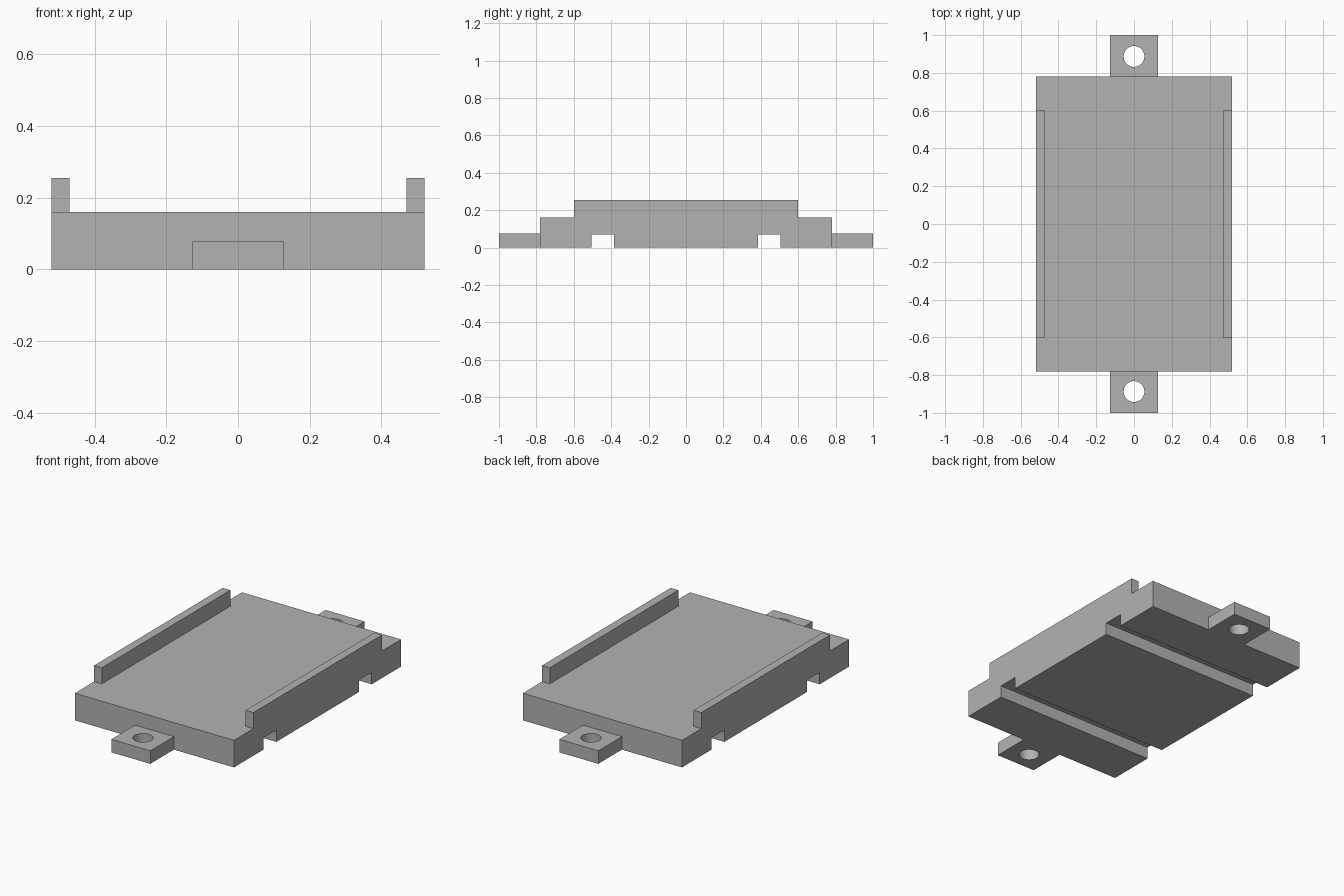
import bpy
import bmesh
from mathutils import Matrix, Vector

cube = bpy.data.objects.get("Cube")
if cube:
    bpy.data.objects.remove(cube, do_unlink=True)

# Overall measures
HALF_WIDTH, HALF_LENGTH, TOP = 0.52, 0.78, 0.16
GROOVE_IN, GROOVE_OUT, GROOVE_TOP = 0.385, 0.505, 0.07
RAIL_IN, RAIL_LENGTH, RAIL_TOP = 0.47, 0.60, 0.255
TAB_HALF, TAB_END, TAB_TOP = 0.127, 1.0, 0.077
HOLE_Y, HOLE_RADIUS = 0.887, 0.055

grey = bpy.data.materials.new("plain grey")
grey.use_nodes = True
colour = (0.45, 0.45, 0.45, 1)
grey.diffuse_color = colour
grey.node_tree.nodes["Principled BSDF"].inputs["Base Color"].default_value = colour


def finish(name, bm):
    bmesh.ops.recalc_face_normals(bm, faces=bm.faces)
    mesh = bpy.data.meshes.new(name)
    bm.to_mesh(mesh)
    bm.free()
    mesh.materials.append(grey)
    obj = bpy.data.objects.new(name, mesh)
    bpy.context.collection.objects.link(obj)
    return obj


def box(name, low, high):
    low, high = Vector(low), Vector(high)
    bm = bmesh.new()
    place = Matrix.Translation((low + high) / 2) @ Matrix.Diagonal((*(high - low), 1))
    bmesh.ops.create_cube(bm, size=1, matrix=place)
    return finish(name, bm)


# Base plate: side profile with two cross grooves, extruded across the width
half = [(GROOVE_IN, 0), (GROOVE_IN, GROOVE_TOP), (GROOVE_OUT, GROOVE_TOP),
        (GROOVE_OUT, 0), (HALF_LENGTH, 0), (HALF_LENGTH, TOP)]
profile = half + [(-y, z) for y, z in reversed(half)]
bm = bmesh.new()
side = bm.faces.new([bm.verts.new((-HALF_WIDTH, y, z)) for y, z in profile])
extruded = bmesh.ops.extrude_face_region(bm, geom=[side])["geom"]
bmesh.ops.translate(bm, vec=(2 * HALF_WIDTH, 0, 0),
                    verts=[v for v in extruded if isinstance(v, bmesh.types.BMVert)])
finish("base_plate", bm)

# Side rails on the top edges
for name, s in (("left_rail", 1), ("right_rail", -1)):
    x0, x1 = sorted((s * RAIL_IN, s * HALF_WIDTH))
    box(name, (x0, -RAIL_LENGTH, TOP), (x1, RAIL_LENGTH, RAIL_TOP))

# Mounting tabs with round screw holes
for name, s in (("front_tab", -1), ("back_tab", 1)):
    y0, y1 = sorted((s * HALF_LENGTH, s * TAB_END))
    tab = box(name, (-TAB_HALF, y0, 0), (TAB_HALF, y1, TAB_TOP))
    bm = bmesh.new()
    bmesh.ops.create_cone(bm, cap_ends=True, segments=48, radius1=HOLE_RADIUS,
                          radius2=HOLE_RADIUS, depth=0.4,
                          matrix=Matrix.Translation((0, s * HOLE_Y, 0)))
    cutter = finish(name + "_hole_cutter", bm)
    cutter.hide_render = True
    hole = tab.modifiers.new("hole", "BOOLEAN")
    hole.operation, hole.solver, hole.object = "DIFFERENCE", "EXACT", cutter
    bpy.ops.object.select_all(action="DESELECT")
    tab.select_set(True)
    bpy.context.view_layer.objects.active = tab
    bpy.ops.object.modifier_apply(modifier=hole.name)
    bpy.data.objects.remove(cutter, do_unlink=True)
    bpy.ops.object.shade_smooth_by_angle()
